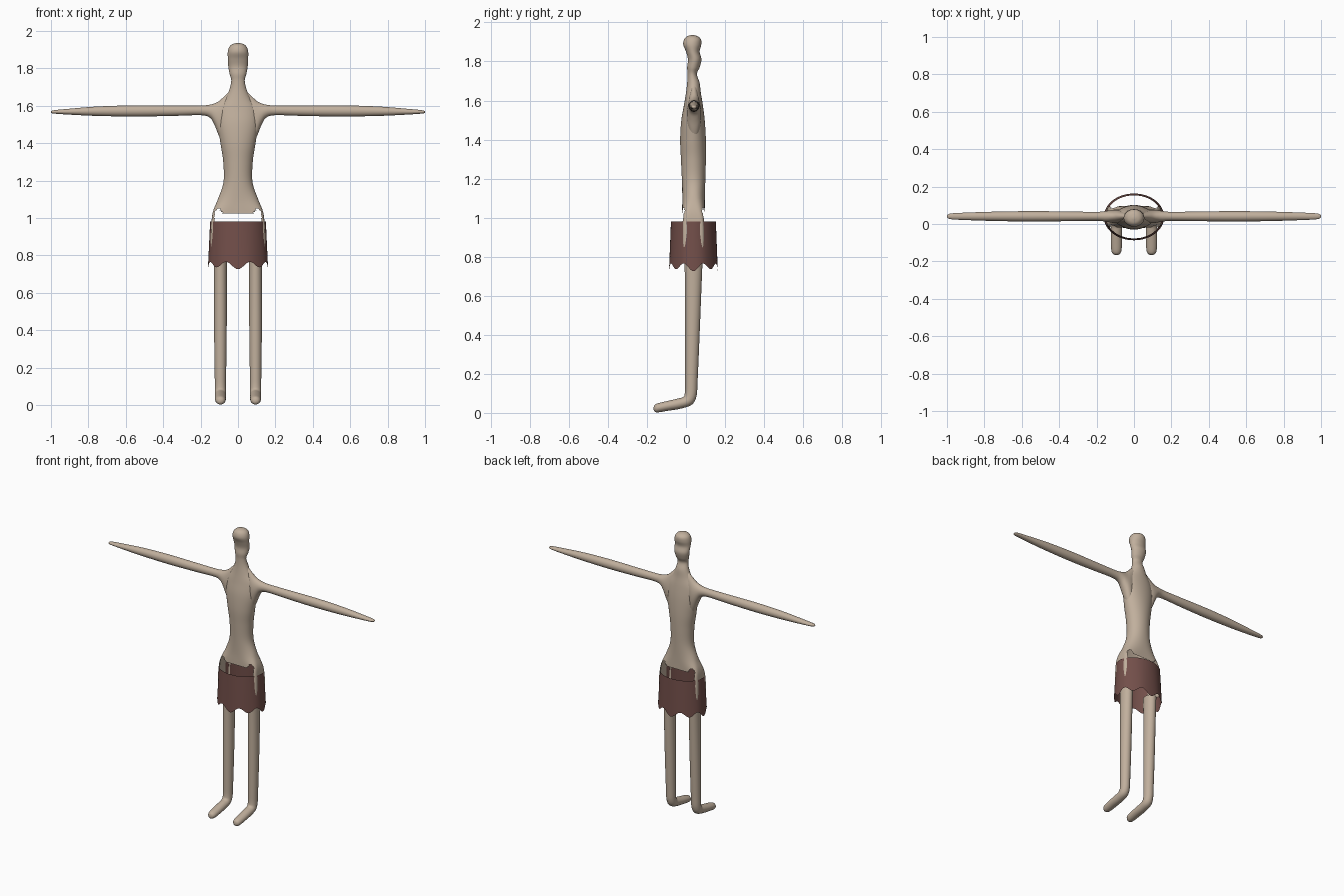
import bpy, bmesh, math
from mathutils import Vector

if "Cube" in bpy.data.objects:
    bpy.data.objects.remove(bpy.data.objects["Cube"])


def material(name, rgb):
    m = bpy.data.materials.new(name)
    m.diffuse_color = (*rgb, 1)
    m.use_nodes = True
    m.node_tree.nodes["Principled BSDF"].inputs["Base Color"].default_value = m.diffuse_color
    return m


skin = material("tan skin", (0.53, 0.43, 0.335))
cloth = material("maroon cloth", (0.17, 0.078, 0.068))


def smooth_path(rows, steps):
    """Catmull-Rom interpolation of rows of numbers."""
    out = []
    for i in range(len(rows) - 1):
        p = [rows[max(0, min(len(rows) - 1, i + k))] for k in (-1, 0, 1, 2)]
        for s in range(steps):
            t = s / steps
            out.append([0.5 * (2 * b + (c - a) * t + (2 * a - 5 * b + 4 * c - d) * t * t
                               + (3 * b - a - 3 * c + d) * t ** 3) for a, b, c, d in zip(*p)])
    return out + [list(rows[-1])]


def spow(v, e):
    return math.copysign(abs(v) ** e, v)


def loft(bm, sections, segs, cap_start=True):
    """Each section: centre, half axis u, half axis v, squareness exponent."""
    rings = []
    for c, u, v, n in sections:
        ring = []
        for k in range(segs):
            a = math.tau * (k + 0.5) / segs
            ring.append(bm.verts.new(c + u * spow(math.cos(a), 2 / n) + v * spow(math.sin(a), 2 / n)))
        rings.append(ring)
    for r, s in zip(rings, rings[1:]):
        for k in range(segs):
            j = (k + 1) % segs
            bm.faces.new((r[k], r[j], s[j], s[k]))
    if cap_start:
        bm.faces.new(rings[0][::-1])
    bm.faces.new(rings[-1])


def finish(bm, name, mat):
    bmesh.ops.recalc_face_normals(bm, faces=bm.faces)
    me = bpy.data.meshes.new(name)
    bm.to_mesh(me)
    bm.free()
    me.materials.append(mat)
    ob = bpy.data.objects.new(name, me)
    bpy.context.collection.objects.link(ob)
    bpy.context.view_layer.objects.active = ob
    ob.select_set(True)
    bpy.ops.object.shade_smooth_by_angle(angle=math.radians(50))
    ob.select_set(False)
    return ob


# Torso, neck and head: z, half width, front y, back y, squareness
body = [
    (0.82, 0.147, -0.022, 0.098, 8), (0.92, 0.146, -0.022, 0.098, 8),
    (0.99, 0.141, -0.021, 0.096, 7), (1.04, 0.132, -0.020, 0.096, 4),
    (1.10, 0.108, -0.019, 0.097, 2.4), (1.19, 0.078, -0.021, 0.099, 2.1),
    (1.30, 0.079, -0.026, 0.102, 2), (1.40, 0.094, -0.030, 0.102, 2),
    (1.50, 0.108, -0.024, 0.096, 2), (1.58, 0.100, -0.010, 0.086, 2),
    (1.64, 0.066, 0.000, 0.076, 2), (1.69, 0.045, 0.006, 0.070, 2),
    (1.735, 0.036, 0.008, 0.056, 2), (1.77, 0.045, 0.006, 0.070, 2),
    (1.81, 0.052, 0.010, 0.079, 2), (1.85, 0.054, 0.000, 0.070, 2),
    (1.885, 0.055, -0.014, 0.078, 2), (1.912, 0.048, -0.010, 0.077, 2),
    (1.928, 0.032, 0.004, 0.062, 2), (1.935, 0.008, 0.025, 0.040, 2)]
bm = bmesh.new()
loft(bm, [(Vector((0, (f + b) / 2, z)), Vector((w, 0, 0)), Vector((0, (b - f) / 2, 0)), n)
          for z, w, f, b, n in smooth_path(body, 6)], 48, cap_start=False)


def hidden(face):
    """Hip opening: only side flaps remain below the waist edge."""
    c = face.calc_center_median()
    edge = 1.02 + 0.03 * max(0, 1 - abs(abs(c.x) - 0.105) / 0.035)
    return c.z < edge and abs(c.x) < 0.125


bmesh.ops.delete(bm, geom=[f for f in bm.faces if hidden(f)], context='FACES')
finish(bm, "torso_and_head", skin)

# Arms: x, bottom z, top z, half depth, flared at the shoulder
arm = [(0.05, 1.36, 1.675, 0.030), (0.085, 1.405, 1.640, 0.036), (0.105, 1.445, 1.623, 0.036),
       (0.125, 1.495, 1.613, 0.033), (0.15, 1.535, 1.606, 0.029), (0.20, 1.549, 1.601, 0.024),
       (0.35, 1.545, 1.601, 0.026), (0.55, 1.542, 1.602, 0.028), (0.75, 1.545, 1.596, 0.025),
       (0.90, 1.552, 1.584, 0.020), (0.975, 1.557, 1.577, 0.016), (0.995, 1.560, 1.573, 0.010),
       (1.0, 1.564, 1.569, 0.003)]
for side, label in ((1, "left"), (-1, "right")):
    bm = bmesh.new()
    loft(bm, [(Vector((side * x, 0.041, (lo + hi) / 2)), Vector((0, d, 0)),
               Vector((0, 0, (hi - lo) / 2)), 2) for x, lo, hi, d in smooth_path(arm, 4)], 24)
    finish(bm, label + "_arm", skin)

# Legs and feet: front y, front z, back y, back z, half width
leg = [(-0.008, 0.80, 0.086, 0.80, 0.036), (-0.006, 0.65, 0.080, 0.65, 0.035),
       (-0.005, 0.40, 0.070, 0.40, 0.034), (-0.005, 0.18, 0.060, 0.17, 0.031),
       (-0.006, 0.105, 0.054, 0.085, 0.030), (-0.014, 0.082, 0.030, 0.042, 0.030),
       (-0.045, 0.073, -0.025, 0.022, 0.030), (-0.10, 0.060, -0.090, 0.011, 0.030),
       (-0.145, 0.049, -0.140, 0.003, 0.027), (-0.161, 0.040, -0.159, 0.005, 0.018),
       (-0.166, 0.027, -0.166, 0.016, 0.005)]
for side, label in ((1, "left"), (-1, "right")):
    bm = bmesh.new()
    secs = []
    for fy, fz, by, bz, w in smooth_path(leg, 5):
        secs.append((Vector((side * 0.094, (fy + by) / 2, (fz + bz) / 2)), Vector((w, 0, 0)),
                     Vector((0, (by - fy) / 2, (bz - fz) / 2)), 2))
    loft(bm, secs, 24, cap_start=False)
    finish(bm, label + "_leg", skin)

# Skirt: open tapered tube with a wavy hem
bm = bmesh.new()
N, ROWS = 96, 6
grid = []
for r in range(ROWS + 1):
    t = r / ROWS
    ring = []
    for k in range(N):
        a = math.tau * k / N
        hem = 0.748 - 0.017 * math.cos(8 * a) - 0.005 * math.cos(4 * a)
        ring.append(bm.verts.new(((0.149 + 0.012 * t) * math.cos(a),
                                  0.038 + (0.115 + 0.010 * t) * math.sin(a),
                                  0.98 + (hem - 0.98) * t)))
    grid.append(ring)
for r, s in zip(grid, grid[1:]):
    for k in range(N):
        j = (k + 1) % N
        bm.faces.new((r[k], s[k], s[j], r[j]))
finish(bm, "skirt", cloth)
